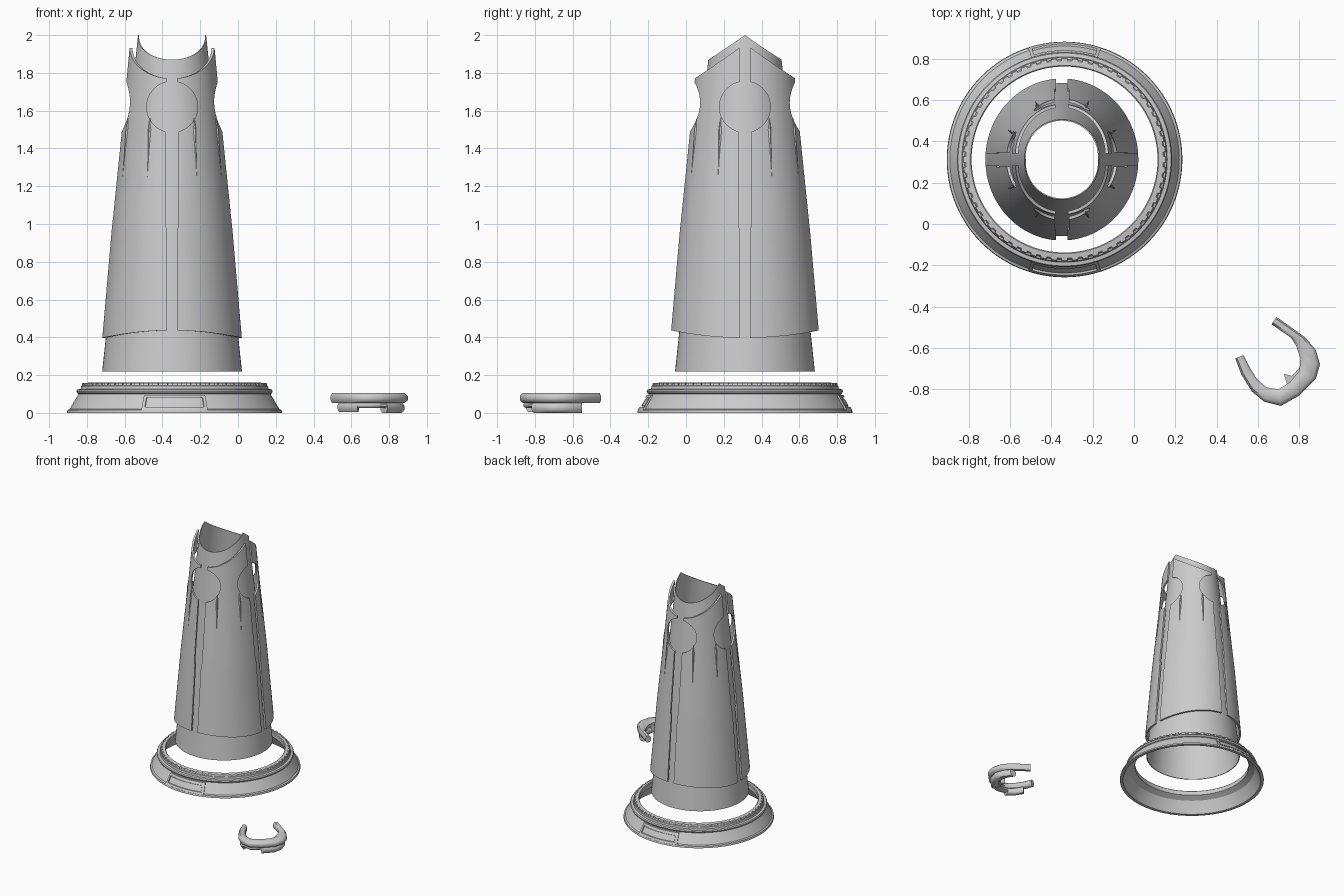
import bpy, bmesh
from math import sin, cos, pi, radians, sqrt
from mathutils import Vector

if "Cube" in bpy.data.objects:
    bpy.data.objects.remove(bpy.data.objects["Cube"])

TX, TY = -0.349, 0.312      # tower centre
RX, RY = -0.336, 0.312      # base ring centre


def make(name, verts, faces, loc=(0, 0, 0), angle=35):
    me = bpy.data.meshes.new(name)
    me.from_pydata(verts, [], faces)
    bm = bmesh.new()
    bm.from_mesh(me)
    bmesh.ops.recalc_face_normals(bm, faces=bm.faces)
    bm.to_mesh(me)
    bm.free()
    ob = bpy.data.objects.new(name, me)
    bpy.context.collection.objects.link(ob)
    ob.location = loc
    smooth(ob, angle)
    return ob


def smooth(ob, angle=35):
    bpy.ops.object.select_all(action='DESELECT')
    ob.select_set(True)
    bpy.context.view_layer.objects.active = ob
    bpy.ops.object.shade_smooth_by_angle(angle=radians(angle))


def grid_faces(rows, cols, close_rows, close_cols):
    return [(r * cols + c, r * cols + (c + 1) % cols,
             (r + 1) % rows * cols + (c + 1) % cols, (r + 1) % rows * cols + c)
            for r in range(rows if close_rows else rows - 1)
            for c in range(cols if close_cols else cols - 1)]


def lerp_table(table, z):
    for (z0, a), (z1, b) in zip(table, table[1:]):
        if z <= z1 or (z1, b) == table[-1]:
            return a + (b - a) * (z - z0) / (z1 - z0)


def saddle_tube(name, radius, extra_y, bottom, top, thick, n=96, rows=24):
    """Closed tapered tube whose rims rise and fall around the circumference."""
    verts = []
    for k in range(2 * rows):
        inner = k >= rows
        t = (2 * rows - 1 - k if inner else k) / (rows - 1)
        for i in range(n):
            a = 2 * pi * i / n
            z = bottom(a) * (1 - t) + top(a) * t
            r = radius(z) - (thick if inner else 0)
            verts.append((r * cos(a), (r + extra_y) * sin(a), z))
    return make(name, verts, grid_faces(2 * rows, n, True, True), (TX, TY, 0))


# inner tapered tube
saddle_tube("inner_tube", lambda z: 0.37 - 0.19 * (z - 0.22) / 1.78, 0,
            lambda a: 0.22, lambda a: 2.0 - 0.13 * abs(sin(a)), 0.006)

# outer shell, slightly oval, with wavy hem and saddle-shaped top
SHELL = [(0.4, 0.37), (1.0, 0.318), (1.5, 0.267), (1.95, 0.225)]
shell = saddle_tube("outer_shell", lambda z: lerp_table(SHELL, z), 0.025,
                    lambda a: 0.417 - 0.02 * cos(2 * a),
                    lambda a: 1.955 - 0.185 * abs(sin(a)), 0.015)

# keyhole slots cut through all four sides
ZC, RC = 1.62, 0.135
half = [(0.028, 0.2), (0.028, 0.97), (0.035, 1.0)]
a0, a1 = -pi / 2 + 0.262, pi / 2 - 0.224
half += [(RC * cos(a0 + (a1 - a0) * i / 20), ZC + RC * sin(a0 + (a1 - a0) * i / 20)) for i in range(21)]
half += [(0.03, 2.2)]
outline = half + [(-x, z) for x, z in reversed(half)]
m = len(outline)
for turn in (0, pi / 2):
    pts = [(x, y, z) for y in (-0.6, 0.6) for x, z in outline]
    pts = [(x * cos(turn) - y * sin(turn), x * sin(turn) + y * cos(turn), z) for x, y, z in pts]
    cut = make("slot_cutter", pts,
               grid_faces(2, m, False, True) + [tuple(range(m)), tuple(range(m, 2 * m))], (TX, TY, 0))
    cut.hide_render = True
    bpy.context.view_layer.update()
    mod = shell.modifiers.new("slots", 'BOOLEAN')
    mod.operation, mod.solver, mod.object = 'DIFFERENCE', 'EXACT', cut
    bpy.context.view_layer.objects.active = shell
    while shell.modifiers[0] != mod:
        bpy.ops.object.modifier_move_up(modifier=mod.name)
    bpy.ops.object.modifier_apply(modifier=mod.name)
    bpy.data.objects.remove(cut)
smooth(shell, 30)

# slim tapering ridges below each round opening
for side in range(4):
    for s in (-1, 1):
        verts = []
        for z, w in ((1.56, 0.003), (1.5, 0.014), (1.4, 0.008), (1.25, 0.001)):
            r = lerp_table(SHELL, z)
            base = side * pi / 2
            for off, out in ((-w, -0.004), (0, 0.007 * w / 0.014), (w, -0.004)):
                a = base + s * (0.135 + off) / 0.29
                verts.append(((r + out) * cos(a), (r + 0.025 + out) * sin(a), z))
        make("shell_ridge", verts, grid_faces(4, 3, False, True), (TX, TY, 0))

# hollow base ring, lathed
PROFILE = [(0.57, 0), (0.567, 0.015), (0.555, 0.02), (0.508, 0.1), (0.515, 0.104), (0.52, 0.115),
           (0.515, 0.124), (0.497, 0.127), (0.494, 0.142), (0.484, 0.146), (0.478, 0.157),
           (0.455, 0.16), (0.45, 0.155), (0.45, 0.12), (0.495, 0.095), (0.545, 0.0)]
N = 128
make("base_ring", [(r * cos(2 * pi * i / N), r * sin(2 * pi * i / N), z) for r, z in PROFILE for i in range(N)],
     grid_faces(len(PROFILE), N, True, True), (RX, RY, 0), 25)


def arc_block(name, section, mid, spread, steps=14):
    """Sweep an r-z section along an arc of the base ring."""
    k = len(section)
    verts = []
    for i in range(steps + 1):
        a = mid - spread + 2 * spread * i / steps
        verts += [(r * cos(a), r * sin(a), z) for r, z in section]
    make(name, verts, grid_faces(steps + 1, k, False, True) +
         [tuple(range(k)), tuple(range(steps * k, steps * k + k))], (RX, RY, 0), 25)


def slope_section(z0, z1, proud):
    r = lambda z: 0.555 - 0.047 * (z - 0.02) / 0.08
    return [(r(z0) - 0.005, z0), (r(z0) + proud, z0), (r(z1) + proud, z1), (r(z1) - 0.005, z1)]


# small grip teeth around the ring's top edge
for i in range(60):
    arc_block("rim_tooth", [(0.474, 0.144), (0.492, 0.144), (0.488, 0.157), (0.474, 0.159)],
              2 * pi * i / 60, 0.03, 2)

# framed plates on front and back of the base
for mid in (-pi / 2, pi / 2):
    arc_block("plate_frame_bottom", slope_section(0.016, 0.03, 0.01), mid, 0.315)
    arc_block("plate_frame_top", slope_section(0.082, 0.096, 0.01), mid, 0.315)
    arc_block("plate_inset", slope_section(0.04, 0.073, 0.004), mid, 0.27)
    for s in (-1, 1):
        arc_block("plate_frame_side", slope_section(0.03, 0.082, 0.01), mid + s * 0.3, 0.015, 2)

# U-shaped clip lying beside the tower: matching outer and inner outlines
OUTER = [(0.49, -0.65), (0.52, -0.73), (0.57, -0.81), (0.63, -0.86), (0.71, -0.88), (0.80, -0.83),
         (0.88, -0.75), (0.90, -0.68), (0.88, -0.61), (0.83, -0.55), (0.69, -0.45)]
INNER = [(0.53, -0.635), (0.56, -0.695), (0.595, -0.75), (0.64, -0.79), (0.70, -0.80), (0.755, -0.765),
         (0.80, -0.71), (0.805, -0.65), (0.785, -0.59), (0.76, -0.55), (0.665, -0.485)]


def clip_band(name, first, last, z0, z1, trim):
    verts = []
    for o, q in zip(OUTER[first:last], INNER[first:last]):
        o, q = Vector(o), Vector(q)
        for f, g in ((0, 0.3), (0, 0.7), (0.2, 1), (0.75, 1), (1, 0.75), (1, 0.25), (0.75, 0), (0.2, 0)):
            p = o.lerp(q, trim + f * (1 - trim))
            verts.append((p.x, p.y, z0 + (z1 - z0) * g))
    n = last - first
    make(name, verts, grid_faces(n, 8, False, True) +
         [tuple(range(8)), tuple(range(n * 8 - 8, n * 8))], angle=50)


clip_band("clip_upper_band", 0, 11, 0.052, 0.105, 0)
clip_band("clip_lower_band_left", 1, 4, 0.004, 0.056, 0.2)
clip_band("clip_lower_band_right", 5, 10, 0.0, 0.056, 0.2)
clip_band("clip_lower_bridge", 3, 6, 0.025, 0.056, 0.25)

# pointed tongue on the inside of the clip
tri = [(0.745, -0.79), (0.725, -0.725), (0.765, -0.735), (0.805, -0.69), (0.82, -0.74)]
make("clip_tongue", [(x, y, z) for z in (0.03, 0.075) for x, y in tri],
     grid_faces(2, 5, False, True) + [tuple(range(5)), tuple(range(5, 10))])
